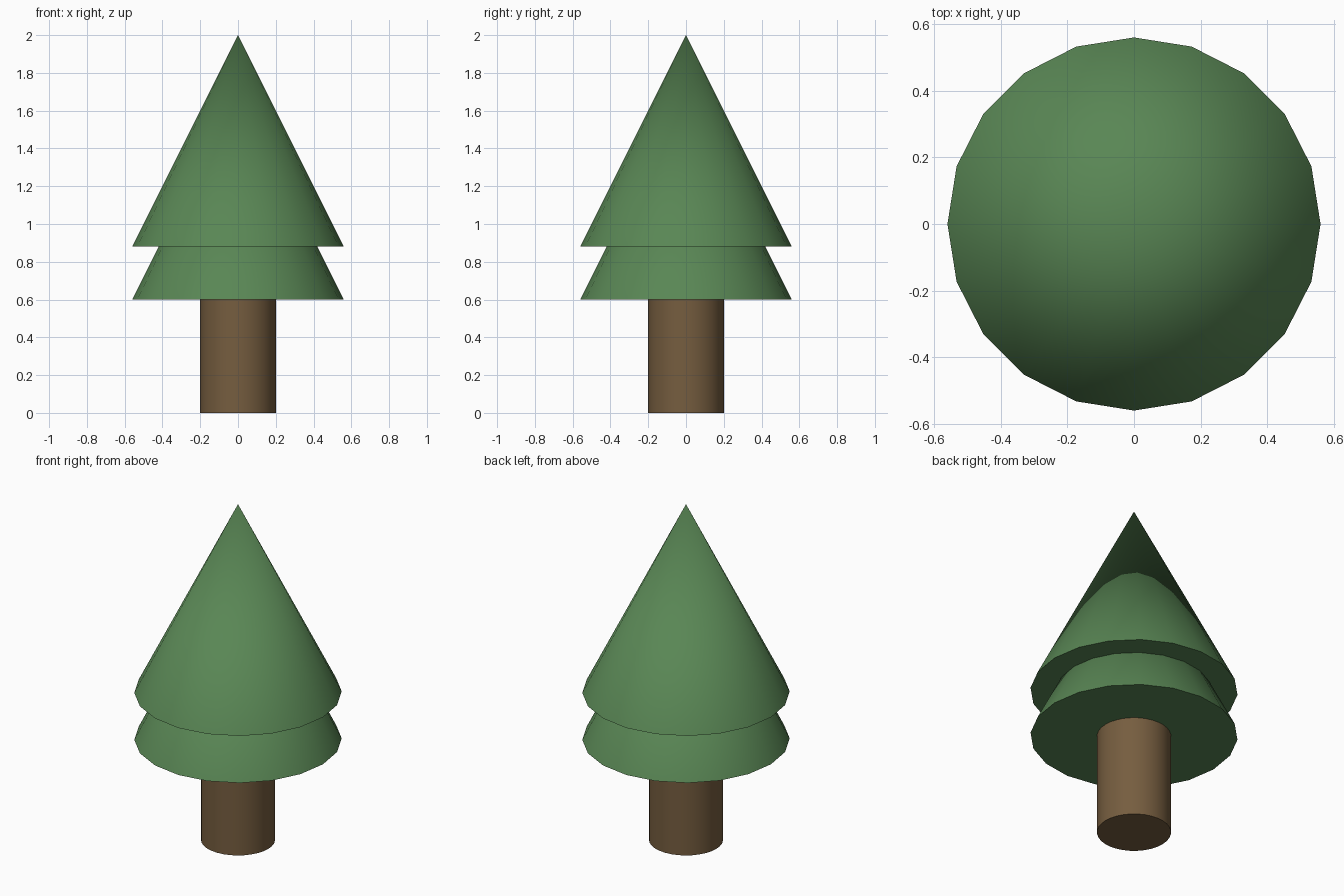
import bpy
import math

if "Cube" in bpy.data.objects:
    bpy.data.objects.remove(bpy.data.objects["Cube"])


def material(name, color):
    mat = bpy.data.materials.new(name)
    mat.diffuse_color = color
    mat.use_nodes = True
    mat.node_tree.nodes["Principled BSDF"].inputs["Base Color"].default_value = mat.diffuse_color
    return mat


def finish(name, mat):
    obj = bpy.context.object
    obj.name = name
    obj.data.materials.append(mat)
    bpy.ops.object.shade_smooth_by_angle(angle=math.radians(30))
    return obj


green = material("foliage_green", (0.10, 0.24, 0.09, 1))
brown = material("bark_brown", (0.18, 0.11, 0.05, 1))

# Trunk
TRUNK_H = 0.60
bpy.ops.mesh.primitive_cylinder_add(vertices=32, radius=0.20, depth=TRUNK_H,
                                    location=(0, 0, TRUNK_H / 2))
finish("trunk", brown)

# Two identical overlapping foliage cones
CONE_H = 1.12
for name, base in (("lower_foliage", 0.60), ("upper_foliage", 0.88)):
    bpy.ops.mesh.primitive_cone_add(vertices=20, radius1=0.56, radius2=0,
                                    depth=CONE_H,
                                    location=(0, 0, base + CONE_H / 2))
    finish(name, green)
